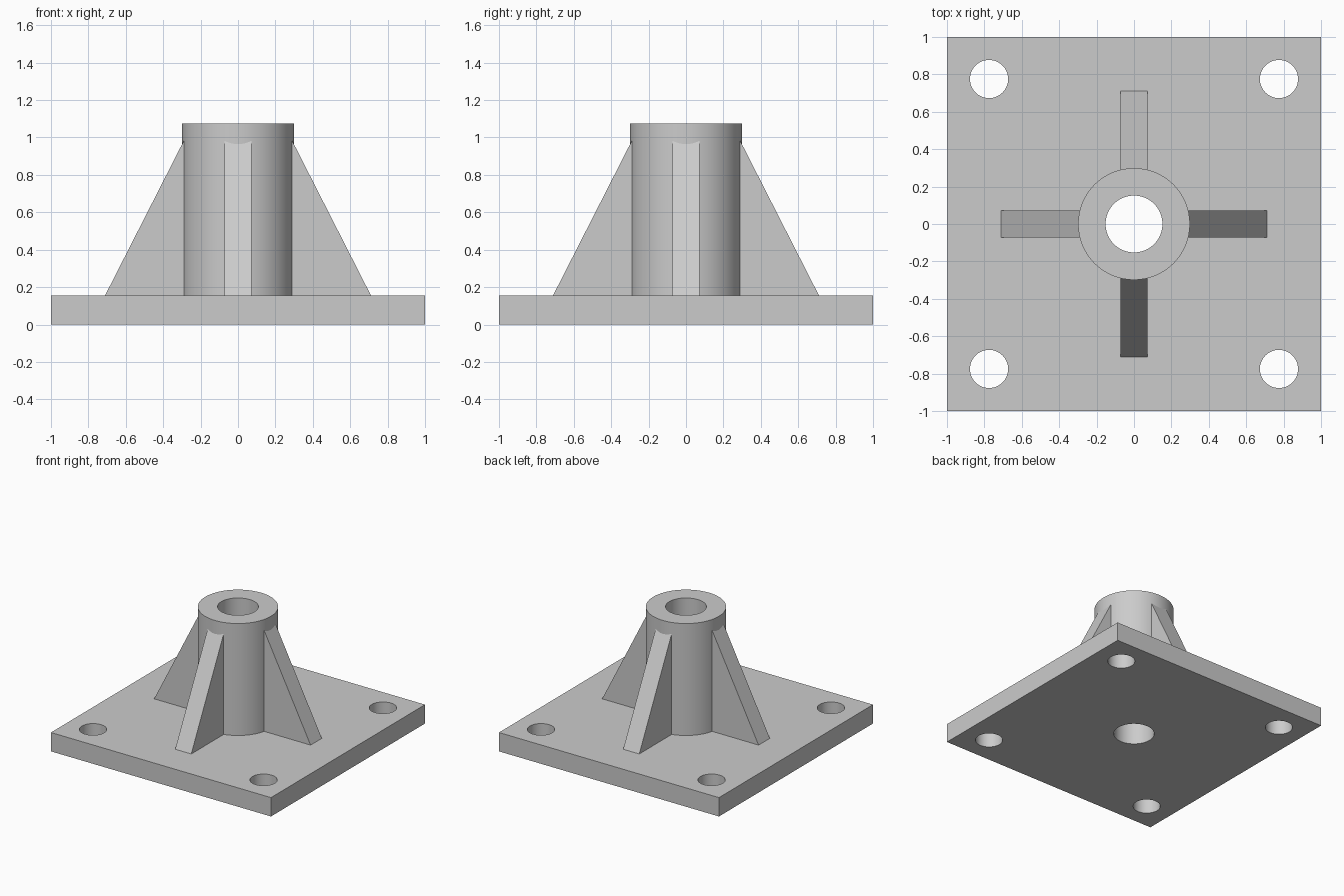
import bpy
import bmesh
from math import pi
from mathutils import Matrix

cube = bpy.data.objects.get("Cube")
if cube:
    bpy.data.objects.remove(cube, do_unlink=True)

PLATE_TOP = 0.155
HUB_TOP = 1.075
HUB_R, BORE_R, BOLT_R = 0.299, 0.152, 0.102
BOLT_POS = 0.775
RIB_HALF = 0.073

GREY = (0.6, 0.6, 0.6, 1)
metal = bpy.data.materials.new("plain_grey")
metal.use_nodes = True
metal.diffuse_color = GREY
metal.node_tree.nodes["Principled BSDF"].inputs["Base Color"].default_value = GREY


def make_object(name, bm):
    bmesh.ops.recalc_face_normals(bm, faces=bm.faces)
    mesh = bpy.data.meshes.new(name)
    bm.to_mesh(mesh)
    bm.free()
    mesh.materials.append(metal)
    obj = bpy.data.objects.new(name, mesh)
    bpy.context.collection.objects.link(obj)
    return obj


def add_cylinder(bm, x, y, z0, z1, radius):
    bmesh.ops.create_cone(bm, cap_ends=True, segments=64, radius1=radius,
                          radius2=radius, depth=z1 - z0,
                          matrix=Matrix.Translation((x, y, (z0 + z1) / 2)))


def activate(obj):
    bpy.ops.object.select_all(action="DESELECT")
    obj.select_set(True)
    bpy.context.view_layer.objects.active = obj


# Base plate
bm = bmesh.new()
bmesh.ops.create_cube(bm, size=1, matrix=Matrix.Translation((0, 0, PLATE_TOP / 2))
                      @ Matrix.Diagonal((2, 2, PLATE_TOP, 1)))
plate = make_object("base_plate", bm)

# Hub cylinder
bm = bmesh.new()
add_cylinder(bm, 0, 0, PLATE_TOP, HUB_TOP, HUB_R)
hub = make_object("hub", bm)

# Cutter for the centre bore and the four bolt holes
bm = bmesh.new()
add_cylinder(bm, 0, 0, -0.2, HUB_TOP + 0.2, BORE_R)
for sx in (-1, 1):
    for sy in (-1, 1):
        add_cylinder(bm, sx * BOLT_POS, sy * BOLT_POS, -0.2, 0.4, BOLT_R)
cutter = make_object("hole_cutter", bm)
cutter.hide_render = True

for part in (plate, hub):
    cut = part.modifiers.new("holes", "BOOLEAN")
    cut.operation = "DIFFERENCE"
    cut.solver = "EXACT"
    cut.object = cutter
    activate(part)
    bpy.ops.object.modifier_apply(modifier=cut.name)
    bpy.ops.object.shade_smooth_by_angle(angle=pi / 6)
bpy.data.objects.remove(cutter, do_unlink=True)

# Four sloping ribs, each rooted inside the hub wall
profile = [(0.22, PLATE_TOP), (0.711, PLATE_TOP), (0.289, 0.984), (0.22, 0.984)]
for i, side in enumerate(("left", "back", "right", "front")):
    bm = bmesh.new()
    face = bm.faces.new([bm.verts.new((x, -RIB_HALF, z)) for x, z in profile])
    grown = bmesh.ops.extrude_face_region(bm, geom=[face])["geom"]
    bmesh.ops.translate(bm, vec=(0, 2 * RIB_HALF, 0),
                        verts=[v for v in grown if isinstance(v, bmesh.types.BMVert)])
    bm.transform(Matrix.Rotation(i * pi / 2, 4, "Z"))
    make_object(side + "_rib", bm)
